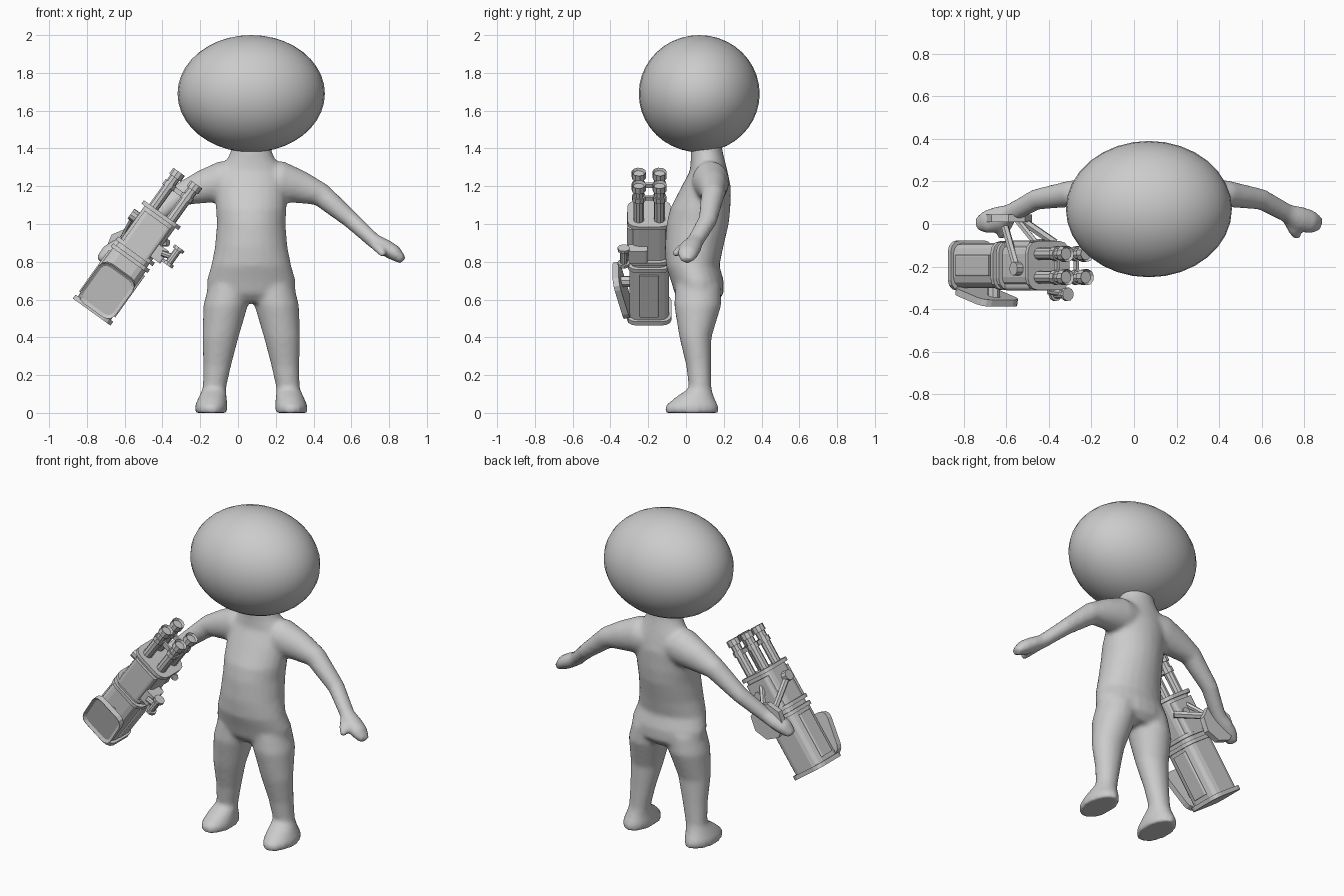
import bpy, bmesh
from math import sin, cos, pi, radians
from mathutils import Vector, Matrix

if "Cube" in bpy.data.objects:
    bpy.data.objects.remove(bpy.data.objects["Cube"])

grey = bpy.data.materials.new("plain_grey")
grey.use_nodes = True
grey.diffuse_color = (0.6, 0.6, 0.6, 1)
grey.node_tree.nodes["Principled BSDF"].inputs["Base Color"].default_value = (0.6, 0.6, 0.6, 1)

MID = 0.07  # centre line of the figure
GUN = Matrix.Translation((-0.775, -0.195, 0.534)) @ Matrix.Rotation(radians(35.7), 4, 'Y')


def finish(name, bm, matrix=Matrix(), smooth=False):
    bmesh.ops.recalc_face_normals(bm, faces=bm.faces)
    mesh = bpy.data.meshes.new(name)
    bm.to_mesh(mesh)
    bm.free()
    mesh.transform(matrix)
    mesh.materials.append(grey)
    for face in mesh.polygons:
        face.use_smooth = smooth
    obj = bpy.data.objects.new(name, mesh)
    bpy.context.collection.objects.link(obj)
    return obj


def skin(bm, rings):
    """Bridge a list of point rings and cap both ends."""
    loops = [[bm.verts.new(p) for p in ring] for ring in rings]
    n = len(loops[0])
    for a, b in zip(loops, loops[1:]):
        for i in range(n):
            j = (i + 1) % n
            bm.faces.new((a[i], a[j], b[j], b[i]))
    caps = [bm.faces.new(loops[0][::-1]), bm.faces.new(loops[-1])]
    return caps


def ellipse(centre, u, v, n=24):
    return [centre + u * cos(2 * pi * i / n) + v * sin(2 * pi * i / n) for i in range(n)]


def upright(bm, sections, side=1):
    """Loft of level ellipses: (x offset, y, z, x radius, y radius)."""
    skin(bm, [ellipse(Vector((MID + side * x, y, z)), Vector((rx, 0, 0)), Vector((0, ry, 0)))
              for x, y, z, rx, ry in sections])


def limb(bm, sections, side):
    """Loft along a path: (x offset, y, z, thickness radius, y radius)."""
    pts = [Vector((MID + side * s[0], s[1], s[2])) for s in sections]
    rings = []
    for i, s in enumerate(sections):
        t = (pts[min(i + 1, len(pts) - 1)] - pts[max(i - 1, 0)]).normalized()
        u = t.cross(Vector((0, 1, 0))).normalized()
        rings.append(ellipse(pts[i], u * s[3], u.cross(t) * s[4]))
    skin(bm, rings)


# Body: overlapping lofts fused into one smooth skin
TORSO = [(0, .11, 1.45, .10, .075), (0, .11, 1.38, .11, .085), (0, .115, 1.34, .13, .09),
         (0, .12, 1.28, .175, .10), (0, .107, 1.2, .19, .13), (0, .075, 1.08, .187, .16),
         (0, .062, 1.0, .182, .165), (0, .043, .88, .192, .155), (0, .035, .78, .212, .142),
         (0, .06, .70, .236, .14), (0, .07, .63, .235, .13), (0, .07, .585, .19, .09)]
LEG = [(.11, .065, .68, .115, .12), (.135, .062, .57, .118, .125), (.163, .05, .4, .096, .085),
       (.18, .067, .25, .074, .066), (.195, .075, .13, .062, .06), (.205, .045, .08, .075, .105),
       (.212, .03, .035, .087, .142), (.212, .03, 0, .085, .142)]
ARM = [(.05, .13, 1.23, .09, .09), (.15, .13, 1.225, .11, .1), (.26, .14, 1.195, .088, .08),
       (.37, .142, 1.155, .063, .062), (.53, .115, 1.02, .046, .05), (.65, .05, .91, .04, .045),
       (.71, .025, .875, .044, .058), (.76, .01, .845, .042, .056), (.805, 0, .807, .022, .035)]
THUMB = [(.65, .02, .89, .025, .025), (.68, -.03, .865, .026, .026), (.7, -.066, .835, .018, .018)]

bm = bmesh.new()
upright(bm, TORSO)
for side in (-1, 1):
    upright(bm, LEG, side)
    limb(bm, ARM, side)
    limb(bm, THUMB, side)
body = finish("body", bm, smooth=True)
remesh = body.modifiers.new("fuse", 'REMESH')
remesh.mode = 'VOXEL'
remesh.voxel_size = 0.013
remesh.use_smooth_shade = True
relax = body.modifiers.new("relax", 'SMOOTH')
relax.factor = 0.5
relax.iterations = 8

# Head
bm = bmesh.new()
bmesh.ops.create_uvsphere(bm, u_segments=32, v_segments=20, radius=1)
finish("head", bm, Matrix.Translation((MID, .07, 1.69)) @ Matrix.Diagonal((.39, .32, .31, 1)), True)


# Gun helpers: local z runs along the barrels, local y is depth
def rounded(w, d, r, z):
    pts = []
    for k, (sx, sy) in enumerate(((1, 1), (-1, 1), (-1, -1), (1, -1))):
        for step in range(4):
            a = (k + step / 3) * pi / 2
            pts.append(Vector((sx * (w / 2 - r) + r * cos(a), sy * (d / 2 - r) + r * sin(a), z)))
    return pts


def block(name, w, d, r, z0, z1, matrix=GUN, inset=0):
    bm = bmesh.new()
    caps = skin(bm, [rounded(w, d, r, z0), rounded(w, d, r, z1)])
    if inset:
        bmesh.ops.recalc_face_normals(bm, faces=bm.faces)
        bmesh.ops.inset_individual(bm, faces=[caps[1]], thickness=inset, depth=-0.012)
    return finish(name, bm, matrix)


def rod(name, start, end, radius, sides=10, matrix=GUN, hollow=0):
    start, end = Vector(start), Vector(end)
    t = (end - start).normalized()
    u = t.orthogonal().normalized()
    v = t.cross(u)
    bm = bmesh.new()
    caps = skin(bm, [ellipse(p, u * radius, v * radius, sides) for p in (start, end)])
    if hollow:
        bmesh.ops.recalc_face_normals(bm, faces=bm.faces)
        bmesh.ops.inset_individual(bm, faces=[caps[1]], thickness=radius * .3, depth=-hollow)
    return finish(name, bm, matrix)


# Gun housing and bands
block("end_flange", .245, .235, .05, 0, .025)
block("rear_housing", .215, .21, .05, .02, .36)
block("receiver", .2, .2, .045, .36, .63)
block("receiver_cheeks", .17, .235, .02, .40, .60)
for z in (.34, .385, .62):
    block("band", .24, .23, .055, z, z + .022)
for side in (-1, 1):
    block("side_rail", .02, .1, .008, .05, .32, GUN @ Matrix.Translation((side * .108, 0, 0)))

# Four hollow barrels with muzzle rings and clamps
for sx in (-1, 1):
    for sy in (-1, 1):
        x, y = sx * .057, sy * .055
        rod("barrel", (x, y, .6), (x, y, .86), .029)
        rod("muzzle", (x, y, .835), (x, y, .873), .038, hollow=.03)
        rod("barrel_collar", (x, y, .77), (x, y, .80), .036)
for s in (-1, 1):
    block("clamp_across", .115, .014, .004, .772, .797, GUN @ Matrix.Translation((0, s * .055, 0)))
    block("clamp_deep", .014, .11, .004, .772, .797, GUN @ Matrix.Translation((s * .057, 0, 0)))

# Slanted shield plate on the front side, with a raised rim
tilt = GUN @ Matrix.Translation((0, -.135, .145)) @ Matrix.Rotation(radians(90 + 14), 4, 'X')
block("shield_plate", .225, .26, .05, -.005, .028, tilt, inset=.018)
rod("shield_bracket", (0, -.09, .2), (0, -.15, .2), .03, 8)

# Small crank on the lower side
block("crank_mount", .07, .1, .012, .42, .5, GUN @ Matrix.Translation((.11, -.06, 0)))
rod("crank_arm", (.12, -.12, .47), (.19, -.13, .49), .016, 8)
rod("crank_handle", (.18, -.135, .44), (.18, -.135, .54), .02)
for z in (.435, .53):
    rod("crank_knob", (.18, -.135, z), (.18, -.135, z + .018), .032)

# Round grip held by the hand, with its struts
rod("grip_disc", (-.59, .01, .865), (-.59, .045, .865), .112, 8, Matrix())
rod("upper_strut", (-.55, -.21, 1.035), (-.605, -.015, .93), .018, 6, Matrix())
rod("lower_strut", (-.37, -.09, .9), (-.53, .02, .9), .02, 6, Matrix())
rod("rear_strut", (-.46, -.09, 1.0), (-.55, .02, .9), .016, 6, Matrix())
rod("strut_pivot", (-.135, -.015, .545), (-.09, -.015, .545), .032)
rod("rear_bolt", (.03, .09, .52), (.03, .125, .52), .026)
